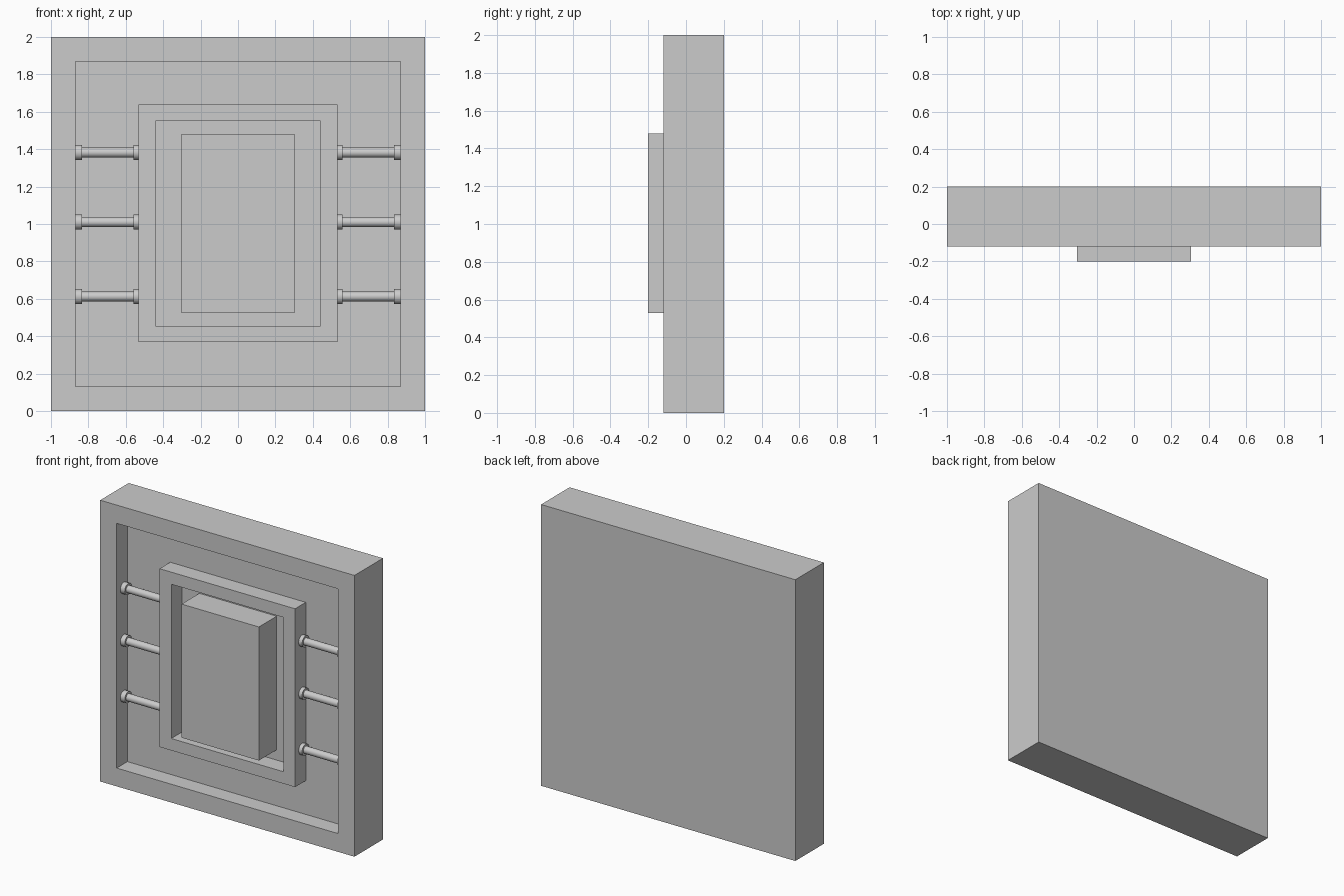
import bpy, bmesh, math
from mathutils import Matrix

if "Cube" in bpy.data.objects:
    bpy.data.objects.remove(bpy.data.objects["Cube"])

FRONT, FLOOR, BACK = -0.12, 0.0, 0.2


def finish(name, bm):
    bmesh.ops.recalc_face_normals(bm, faces=bm.faces[:])
    me = bpy.data.meshes.new(name)
    bm.to_mesh(me)
    bm.free()
    ob = bpy.data.objects.new(name, me)
    bpy.context.collection.objects.link(ob)
    return ob


def loft(name, loops, ring=False):
    """Bridge rectangular loops (half width, z low, z high, y); cap or close to a ring."""
    bm = bmesh.new()
    rows = [[bm.verts.new((x, y, z)) for x, z in ((-w, lo), (w, lo), (w, hi), (-w, hi))]
            for w, lo, hi, y in loops]
    pairs = list(zip(rows, rows[1:]))
    if ring:
        pairs.append((rows[-1], rows[0]))
    else:
        bm.faces.new(rows[0])
        bm.faces.new(rows[-1])
    for a, b in pairs:
        for i in range(4):
            j = (i + 1) % 4
            bm.faces.new((a[i], a[j], b[j], b[i]))
    return finish(name, bm)


def rod(name, side, z):
    """Stepped rod with a flange at each end, spanning frame to panel wall."""
    bm = bmesh.new()
    for x0, x1, r in ((0.53, 0.56, 0.04), (0.56, 0.835, 0.026), (0.835, 0.87, 0.04)):
        m = (Matrix.Translation((side * (x0 + x1) / 2, -0.04, z))
             @ Matrix.Rotation(math.pi / 2, 4, 'Y'))
        bmesh.ops.create_cone(bm, cap_ends=True, segments=32, radius1=r, radius2=r,
                              depth=x1 - x0, matrix=m)
    ob = finish(name, bm)
    bpy.ops.object.select_all(action='DESELECT')
    ob.select_set(True)
    bpy.context.view_layer.objects.active = ob
    bpy.ops.object.shade_smooth_by_angle(angle=math.radians(30))


# Square panel with a recessed front
loft("outer_panel", [(1, 0, 2, BACK), (1, 0, 2, FRONT),
                     (0.87, 0.13, 1.87, FRONT), (0.87, 0.13, 1.87, FLOOR)])

# Raised rectangular frame standing on the recess floor
loft("inner_frame", [(0.533, 0.37, 1.638, FLOOR), (0.533, 0.37, 1.638, FRONT),
                     (0.441, 0.455, 1.552, FRONT), (0.441, 0.455, 1.552, FLOOR)], ring=True)

# Central block, proud of the frame
loft("center_block", [(0.304, 0.528, 1.478, FLOOR), (0.304, 0.528, 1.478, -0.2)])

# Three connecting rods on each side
for side, label in ((-1, "left"), (1, "right")):
    for i, z in enumerate((0.612, 1.01, 1.382)):
        rod(f"{label}_rod_{i + 1}", side, z)
